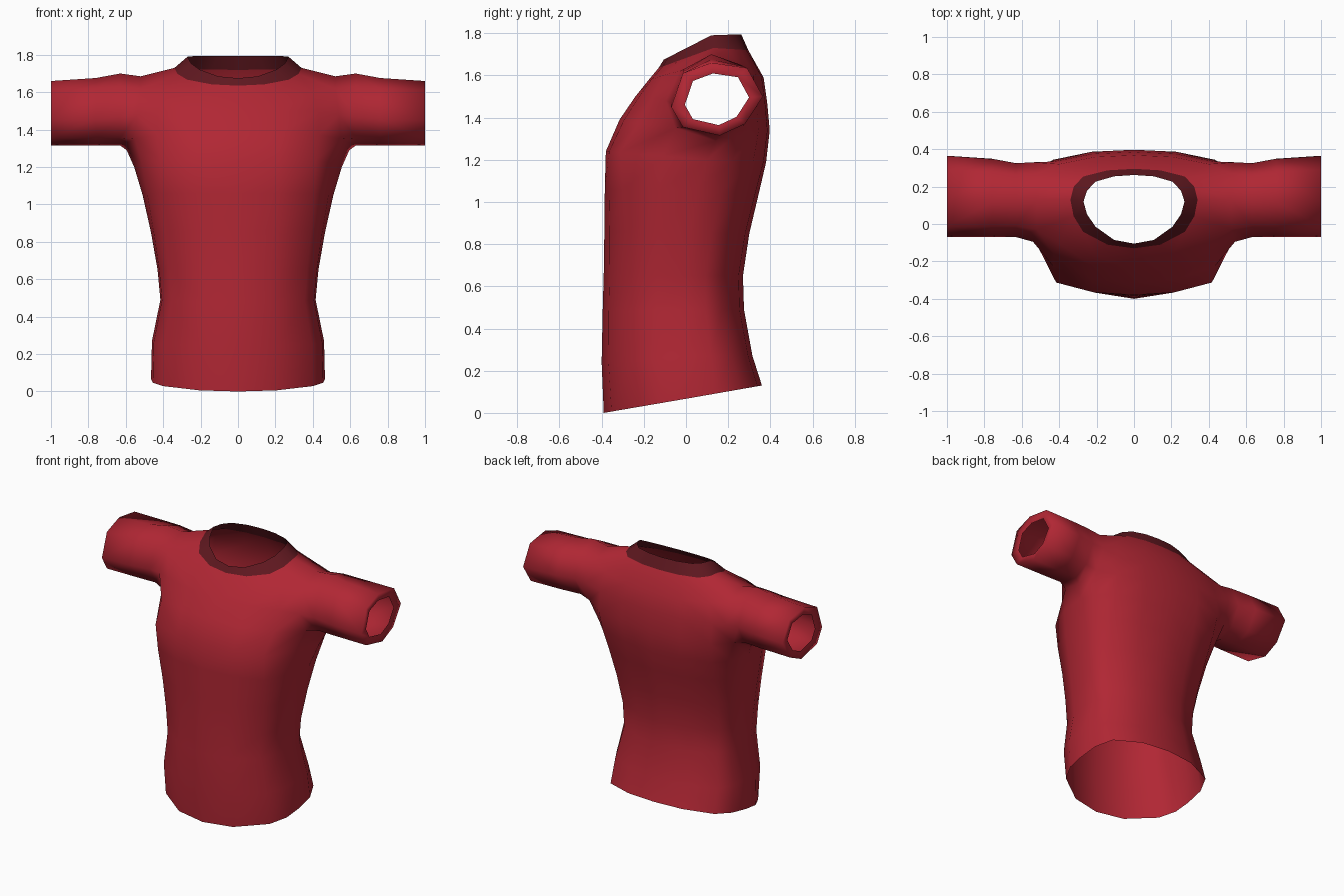
import bpy, bmesh
from mathutils import Vector

if "Cube" in bpy.data.objects:
    bpy.data.objects.remove(bpy.data.objects["Cube"])


def ring(w, f, df, db, yf, yc, yb, zf, zs, zb):
    """Half cross-section, nine columns from front centre round to back centre.
    w half width, f corner width, df / db corner depth, y and z at front / side / back."""
    m = min(.98, (f + 1) / 2 + .05)
    cols = [0, f * .52, f, m, 1, m, f, f * .52, 0]
    depth = [-1, .22 * (1 - df) - 1, -df, -df * .51, 0,
             db * .55, db, 1 - .2 * (1 - db), 1]
    pts = []
    for ux, uy in zip(cols, depth):
        ye, ze = (yf, zf) if uy < 0 else (yb, zb)
        t = abs(uy)
        pts.append(Vector((w * ux, yc + (ye - yc) * t, zs + (ze - zs) * t)))
    return pts


def finish(bm, name, colour, angle):
    me = bpy.data.meshes.new(name)
    bm.to_mesh(me)
    bm.free()
    ob = bpy.data.objects.new(name, me)
    bpy.context.collection.objects.link(ob)
    mat = bpy.data.materials.new(name + "_cloth")
    mat.diffuse_color = colour
    mat.use_nodes = True
    mat.node_tree.nodes["Principled BSDF"].inputs["Base Color"].default_value = mat.diffuse_color
    me.materials.append(mat)
    mod = ob.modifiers.new("mirror", 'MIRROR')
    mod.merge_threshold = .001
    bpy.ops.object.select_all(action='DESELECT')
    ob.select_set(True)
    bpy.context.view_layer.objects.active = ob
    bpy.ops.object.modifier_apply(modifier=mod.name)
    bpy.ops.object.shade_smooth_by_angle(angle=angle)
    return ob


def loft(bm, rows, closed=False, skip=()):
    n = len(rows[0])
    for r in range(len(rows) - 1):
        for k in range(n if closed else n - 1):
            if (r, k) not in skip:
                j = (k + 1) % n
                bm.faces.new((rows[r][k], rows[r][j], rows[r + 1][j], rows[r + 1][k]))


# Torso rings from hem to neck
collar_edge = ring(.34, .80, .66, .75, -.13, .13, .295, 1.635, 1.73, 1.72)
sections = [
    ring(.465, .86, .57, .72, -.39, 0, .36, 0, .067, .13),
    ring(.460, .86, .63, .68, -.40, 0, .315, .24, .27, .27),
    ring(.415, .86, .67, .62, -.395, 0, .275, .48, .49, .49),
    ring(.430, .86, .68, .62, -.39, 0, .27, .66, .65, .65),
    ring(.465, .84, .72, .66, -.387, .02, .30, .86, .85, .85),
    ring(.510, .80, .80, .72, -.385, .05, .345, 1.06, 1.05, 1.04),
    ring(.555, .75, .86, .78, -.38, .10, .38, 1.24, 1.20, 1.19),
    ring(.600, .72, .80, .80, -.315, .13, .397, 1.39, 1.30, 1.34),
    ring(.580, .74, .78, .80, -.24, .13, .385, 1.50, 1.49, 1.47),
    ring(.540, .74, .76, .80, -.18, .13, .368, 1.575, 1.685, 1.59),
    collar_edge,
]
# Armhole: ring, column and position of the eight rim points
armhole = [
    (7, 3, (.55, -.05, 1.35)), (7, 4, (.595, .14, 1.29)), (7, 5, (.555, .27, 1.35)),
    (8, 5, (.54, .33, 1.50)), (9, 5, (.52, .27, 1.63)), (9, 4, (.52, .13, 1.685)),
    (9, 3, (.52, -.03, 1.62)), (8, 3, (.54, -.095, 1.48)),
]
for r, k, p in armhole:
    sections[r][k] = Vector(p)
# The point in the middle of the armhole is not used
bm = bmesh.new()
rows = [[None if (r, k) == (8, 4) else bm.verts.new(p) for k, p in enumerate(s)]
        for r, s in enumerate(sections)]
loft(bm, rows, skip={(7, 3), (7, 4), (8, 3), (8, 4)})

# Sleeve rings: (y, z) octagons at shoulder and cuff, then a rim turned inward
shoulder = [(-.01, 1.355), (.15, 1.315), (.26, 1.37), (.325, 1.50),
            (.26, 1.65), (.12, 1.70), (-.01, 1.63), (-.07, 1.47)]
cuff = [(-.015, 1.355), (.16, 1.315), (.28, 1.37), (.365, 1.50),
        (.29, 1.635), (.12, 1.66), (-.015, 1.61), (-.07, 1.45)]
sleeve = [[rows[r][k] for r, k, _ in armhole]]
for x, t in ((.63, 0), (.76, .6), (1, 1)):
    sleeve.append([bm.verts.new((x, a[0] + (b[0] - a[0]) * t, a[1] + (b[1] - a[1]) * t))
                   for a, b in zip(shoulder, cuff)])
sleeve.append([bm.verts.new((.99, .145 + (y - .145) * .7, 1.485 + (z - 1.485) * .71))
               for y, z in cuff])
loft(bm, sleeve, closed=True)
finish(bm, "shirt_body", (.44, .02, .034, 1), 2.5)

# Collar band, darker
bm = bmesh.new()
inner = ring(.27, .76, .60, .75, -.105, .12, .262, 1.675, 1.79, 1.795)
loft(bm, [[bm.verts.new(p) for p in s] for s in (collar_edge, inner)])
finish(bm, "collar", (.115, .009, .014, 1), 1.05)
